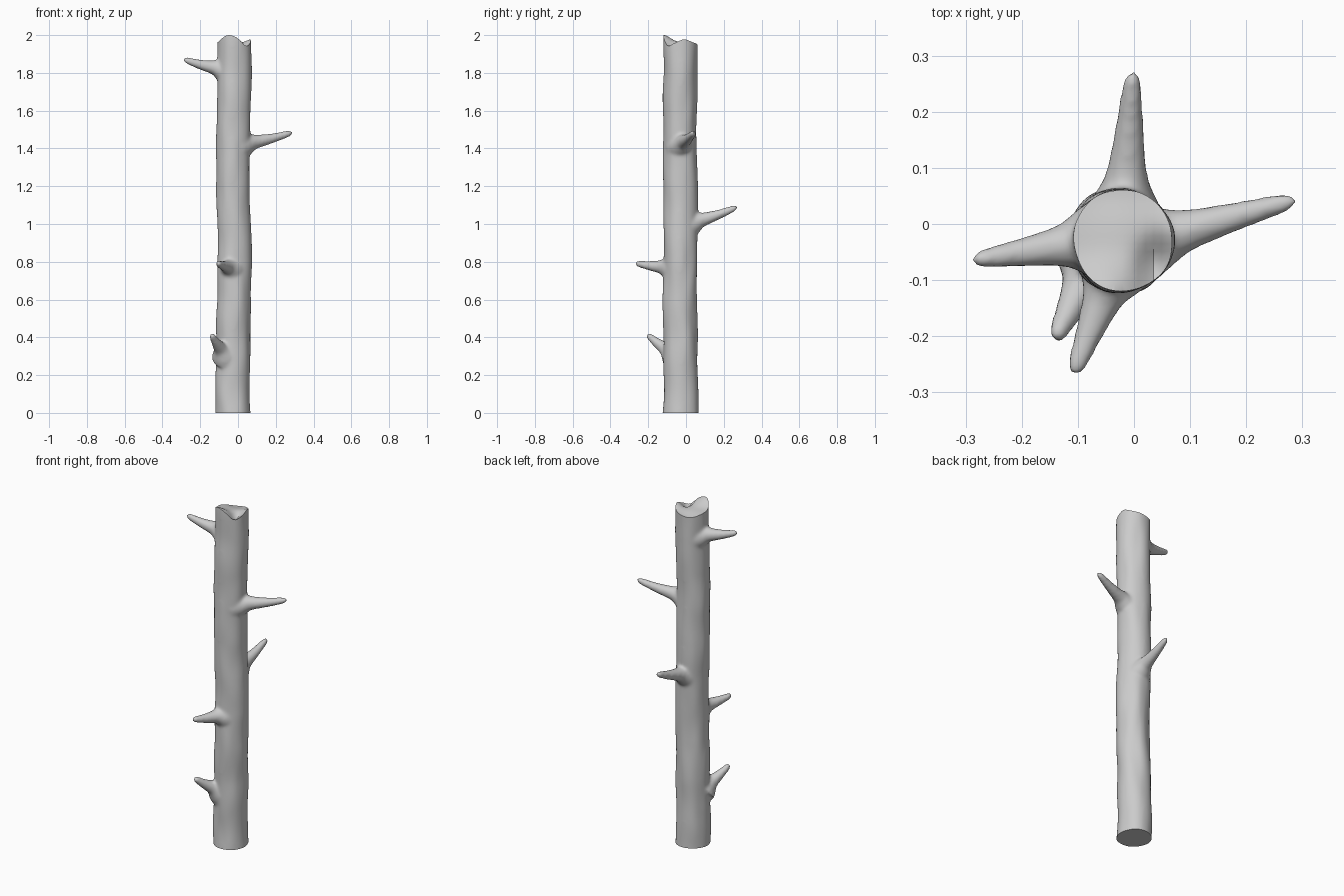
import bpy, bmesh, math
from mathutils import Vector, noise

if "Cube" in bpy.data.objects:
    bpy.data.objects.remove(bpy.data.objects["Cube"])

CX, CY, R = -0.023, -0.03, 0.092


def loft(bm, rings):
    """Skin a list of vertex rings into a closed tube."""
    for a, b in zip(rings, rings[1:]):
        n = len(a)
        for i in range(n):
            bm.faces.new((a[i], a[(i + 1) % n], b[(i + 1) % n], b[i]))
    bm.faces.new(rings[0][::-1])
    bm.faces.new(rings[-1])


def trunk(bm, sides=40, levels=110):
    rings = []
    for k in range(levels + 1):
        z = -0.06 + 2.18 * k / levels
        ox = 0.004 * math.sin(z * 5.5 + 3.6)
        oy = 0.002 * math.sin(z * 7)
        ring = []
        for i in range(sides):
            a = math.tau * i / sides
            c, s = math.cos(a), math.sin(a)
            lump = noise.noise(Vector((c * 1.3, s * 1.3, z * 5)))
            r = R - 0.002 + 0.007 * lump + 0.004 * math.exp(-z * 8)
            ring.append(bm.verts.new((CX + ox + r * c, CY + oy + r * s, z)))
        rings.append(ring)
    loft(bm, rings)


# branch profile: position along the branch, radius
PROFILE = [(-0.25, 0.074), (-0.08, 0.06), (0.0, 0.050), (0.1, 0.040),
           (0.22, 0.034), (0.4, 0.029), (0.6, 0.024), (0.8, 0.020),
           (0.92, 0.017), (0.98, 0.012), (1.01, 0.004)]


def branch(bm, root, tip, fat=1.0, sag=0.012, sides=20):
    root, tip = Vector(root), Vector(tip)
    q = (tip - root).to_track_quat('Z', 'Y')
    rings = []
    for t, r in PROFILE:
        p = root.lerp(tip, t)
        p.z -= sag * max(0, 1 - t) * (1 if t < 0.1 else 4 * t * 0.5 + 0.3)
        rings.append([bm.verts.new(p + q @ Vector((r * fat * math.cos(math.tau * i / sides),
                                                   r * fat * math.sin(math.tau * i / sides), 0)))
                      for i in range(sides)])
    loft(bm, rings)


def add_object(name, bm):
    bmesh.ops.recalc_face_normals(bm, faces=bm.faces)
    me = bpy.data.meshes.new(name)
    bm.to_mesh(me)
    bm.free()
    ob = bpy.data.objects.new(name, me)
    bpy.context.collection.objects.link(ob)
    return ob


# trunk and its five broken branches
bm = bmesh.new()
trunk(bm)
branch(bm, (-0.105, -0.035, 1.83), (-0.287, -0.065, 1.872))
branch(bm, (0.062, -0.02, 1.435), (0.287, 0.043, 1.485))
branch(bm, (-0.015, 0.058, 1.02), (-0.002, 0.270, 1.09))
branch(bm, (-0.048, -0.112, 0.775), (-0.108, -0.267, 0.793), 0.98, 0.008)
branch(bm, (-0.085, -0.095, 0.335), (-0.141, -0.205, 0.415), 1.0, 0.01)
log = add_object("log", bm)


# splintered top and flat foot, as an envelope solid
def top_height(x, y):
    def bump(px, py, sx, sy):
        return math.exp(-((x - px) / sx) ** 2 - ((y - py) / sy) ** 2)
    return (1.962 + 0.039 * bump(-0.05, -0.12, 0.065, 0.05)
            - 0.035 * bump(0.035, -0.07, 0.025, 0.045)
            + 0.018 * bump(0.07, -0.01, 0.04, 0.04)
            - 0.018 * bump(-0.06, 0.06, 0.08, 0.05))


bm = bmesh.new()
bmesh.ops.create_cube(bm, size=1)
bmesh.ops.subdivide_edges(bm, edges=bm.edges[:], cuts=56, use_grid_fill=True)
for v in bm.verts:
    x, y = v.co.x * 0.8, v.co.y * 0.8
    v.co = (x, y, (v.co.z + 0.5) * top_height(x, y))
envelope = add_object("envelope_cutter", bm)
envelope.hide_render = True

# fuse, soften, then cut the ends crisply
rm = log.modifiers.new("fuse", 'REMESH')
rm.mode = 'VOXEL'
rm.voxel_size = 0.008
sm = log.modifiers.new("soften", 'SMOOTH')
sm.factor = 0.5
sm.iterations = 10
bo = log.modifiers.new("ends", 'BOOLEAN')
bo.operation = 'INTERSECT'
bo.solver = 'EXACT'
bo.object = envelope

bpy.context.view_layer.objects.active = log
log.select_set(True)
for m in ("fuse", "soften", "ends"):
    bpy.ops.object.modifier_apply(modifier=m)
bpy.data.objects.remove(envelope)
bpy.ops.object.shade_smooth_by_angle(angle=math.radians(40))
